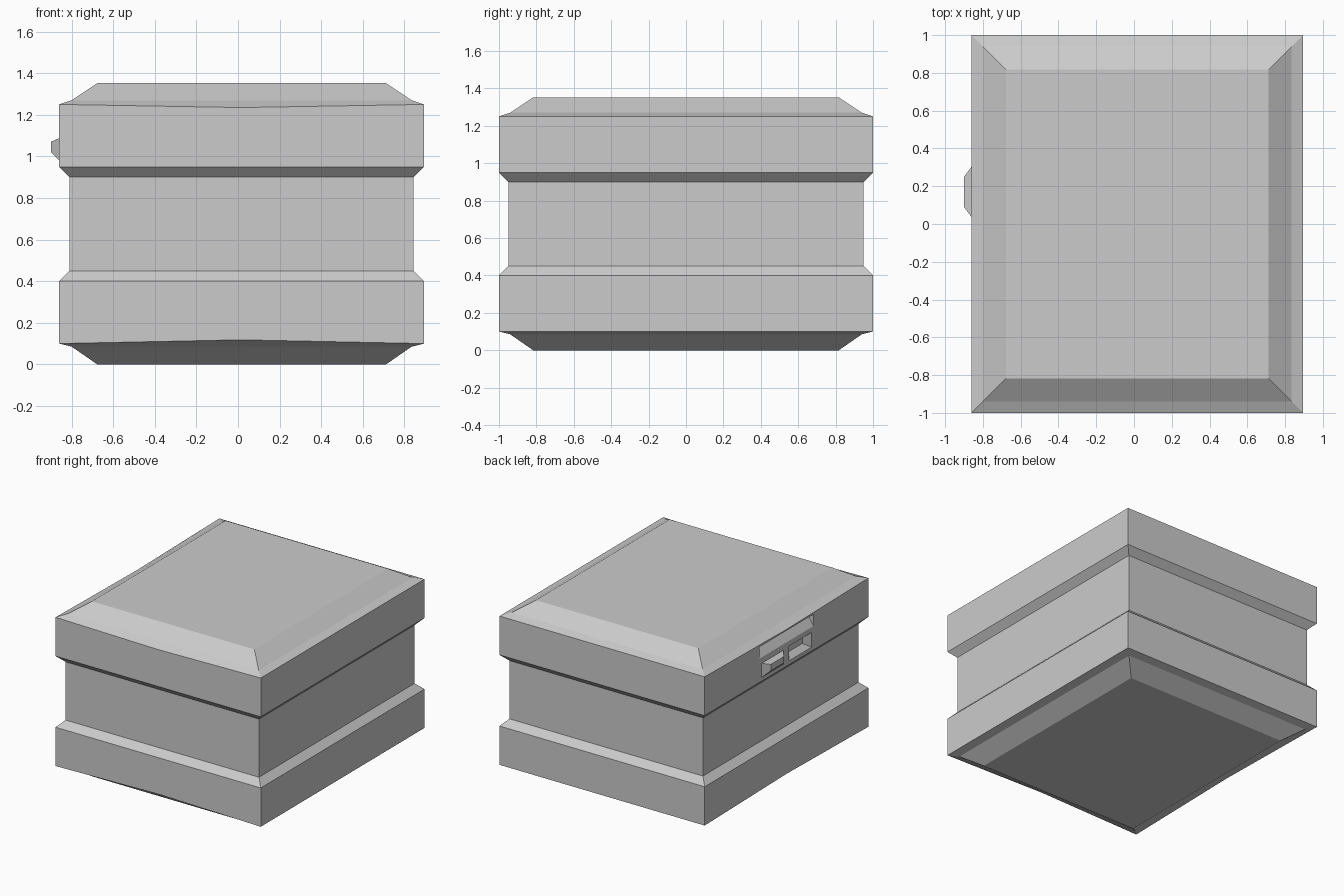
import bpy
import bmesh

if "Cube" in bpy.data.objects:
    bpy.data.objects.remove(bpy.data.objects["Cube"], do_unlink=True)

CX = 0.0175          # crate centre, leaving room for the latch
HX, HY = 0.8775, 1.0  # half sizes of the rims
SIDE = CX - HX       # plane of the latch side

grey = bpy.data.materials.new("plain grey")
grey.use_nodes = True
colour = (0.6, 0.6, 0.6, 1)
grey.diffuse_color = colour
grey.node_tree.nodes["Principled BSDF"].inputs["Base Color"].default_value = colour


def loft(name, loops):
    """Skin a stack of point loops and cap both ends."""
    bm = bmesh.new()
    rings = [[bm.verts.new(p) for p in loop] for loop in loops]
    for low, high in zip(rings, rings[1:]):
        n = len(low)
        for i in range(n):
            j = (i + 1) % n
            bm.faces.new((low[i], low[j], high[j], high[i]))
    bm.faces.new(rings[0])
    bm.faces.new(rings[-1])
    bmesh.ops.recalc_face_normals(bm, faces=bm.faces)
    mesh = bpy.data.meshes.new(name)
    bm.to_mesh(mesh)
    bm.free()
    mesh.materials.append(grey)
    obj = bpy.data.objects.new(name, mesh)
    bpy.context.collection.objects.link(obj)
    return obj


def crate_loop(inset, z, sag=0):
    """Rectangle with midpoints on the front and latch sides that can sag."""
    x, y = HX - inset, HY - inset
    return [(CX - x, -y, z), (CX, -y, z + sag), (CX + x, -y, z),
            (CX + x, y, z), (CX - x, y, z), (CX - x, 0, z + sag)]


def side_rect(x, y0, y1, z0, z1):
    return [(x, y0, z0), (x, y1, z0), (x, y1, z1), (x, y0, z1)]


def carve(target, cutter):
    cutter.hide_render = True
    mod = target.modifiers.new("cut", 'BOOLEAN')
    mod.operation = 'DIFFERENCE'
    mod.solver = 'EXACT'
    mod.object = cutter
    bpy.context.view_layer.objects.active = target
    bpy.ops.object.modifier_apply(modifier=mod.name)
    bpy.data.objects.remove(cutter, do_unlink=True)


# Crate body: bevelled base, lower rim, waist, upper rim, bevelled lid
crate = loft("crate_body", [
    crate_loop(0.183, 0),
    crate_loop(0.06, 0.085),
    crate_loop(0, 0.1, 0.018),
    crate_loop(0, 0.4),
    crate_loop(0.05, 0.45),
    crate_loop(0.05, 0.9),
    crate_loop(0, 0.95),
    crate_loop(0, 1.25, -0.015),
    crate_loop(0.06, 1.27),
    crate_loop(0.183, 1.352),
])

# Finger groove above the latch: a wedge, deepest at its top
wedge = [(-0.01, 1.12), (0.045, 1.2), (0.03, 1.225), (-0.01, 1.225)]
carve(crate, loft("groove_cutter", [
    [(SIDE + x, y, z) for x, z in wedge] for y in (-0.33, 0.33)]))

# Pressed-in half of the latch
carve(crate, loft("socket_cutter", [
    side_rect(SIDE - 0.01, -0.32, -0.02, 0.97, 1.1),
    side_rect(SIDE + 0.04, -0.25, -0.08, 1.02, 1.07)]))

# Raised half of the latch
loft("latch_button", [
    side_rect(SIDE + 0.005, 0.03, 0.31, 0.975, 1.09),
    side_rect(SIDE - 0.04, 0.09, 0.25, 1.02, 1.07)])
